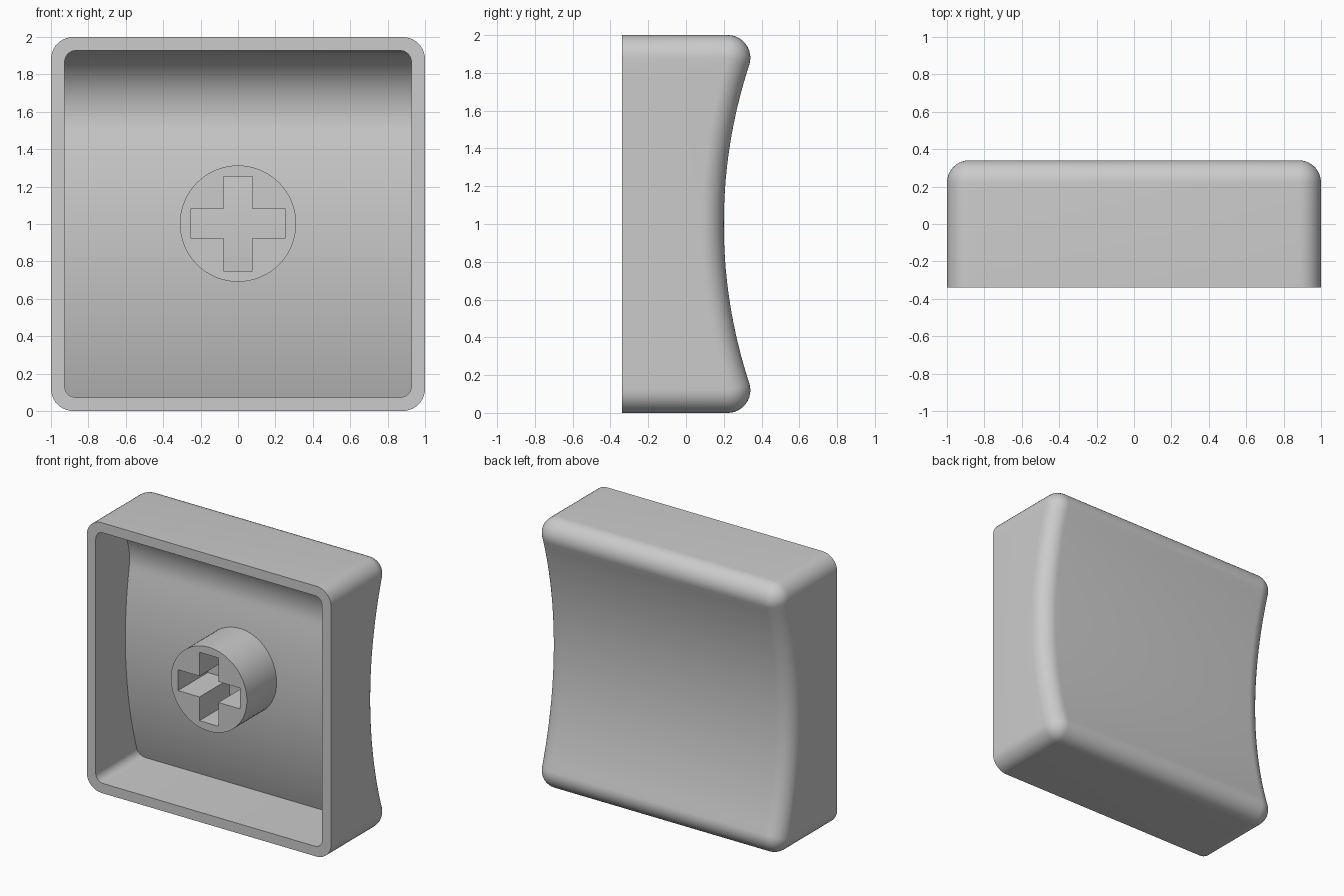
import bpy, bmesh, math
from mathutils import Vector

if "Cube" in bpy.data.objects:
    bpy.data.objects.remove(bpy.data.objects["Cube"])

FRONT = -0.34                      # open side of the cap
HALF, FILLET = 0.88, 0.12          # body core half width, edge rounding
DISH_Y, DISH_R = 0.20, 2.70        # dished back: lowest depth and radius
AXIS_Y = DISH_Y + DISH_R
ROOF_Y = 0.007                     # inner roof, concentric with the dish
ROOF_R = AXIS_Y - ROOF_Y

grey = bpy.data.materials.new("plain_grey")
grey.diffuse_color = (0.6, 0.6, 0.6, 1)
grey.use_nodes = True
grey.node_tree.nodes["Principled BSDF"].inputs["Base Color"].default_value = grey.diffuse_color


def ring(bm, points):
    return [bm.verts.new(p) for p in points]


def bridge(bm, a, b):
    n = len(a)
    for i in range(n):
        j = (i + 1) % n
        bm.faces.new((a[i], a[j], b[j], b[i]))


def mirrored(right):
    """Close a right-hand half loop with its mirror image."""
    return right + [Vector((-p.x, p.y, p.z)) for p in reversed(right)]


def strips(bm, loop, first, last):
    """Faces running straight across from the right half to the left half."""
    n = len(loop)
    for i in range(first, last):
        bm.faces.new((loop[i], loop[i + 1], loop[n - 2 - i], loop[n - 1 - i]))


def fill_between(bm, y):
    """Flat face with a hole between the two open loops at depth y."""
    edges = [e for e in bm.edges if e.is_boundary
             and all(abs(v.co.y - y) < 1e-5 for v in e.verts)]
    bmesh.ops.triangle_fill(bm, edges=edges, use_beauty=True, normal=(0, -1, 0))


def finish(bm, name):
    bmesh.ops.remove_doubles(bm, verts=bm.verts, dist=1e-5)
    bmesh.ops.recalc_face_normals(bm, faces=bm.faces)
    mesh = bpy.data.meshes.new(name)
    bm.to_mesh(mesh)
    bm.free()
    mesh.materials.append(grey)
    obj = bpy.data.objects.new(name, mesh)
    bpy.context.collection.objects.link(obj)
    bpy.ops.object.select_all(action='DESELECT')
    obj.select_set(True)
    bpy.context.view_layer.objects.active = obj
    bpy.ops.object.shade_smooth_by_angle(angle=math.radians(30))


# ---- Cap shell: outer skin ----
bm = bmesh.new()
C, N, T = 10, 36, 12               # corner, side and fillet segments
outline = [(1 - HALF, math.radians(-90 + 90 * i / C)) for i in range(C + 1)]
outline += [(1 - HALF + 2 * HALF * i / N, 0.0) for i in range(1, N)]
outline += [(1 + HALF, math.radians(90 * i / C)) for i in range(C + 1)]


def skin(t):
    """Half loop of the rounded edge; t runs from the side wall to the dish."""
    pts = []
    for z, a in outline:
        core = Vector((HALF, AXIS_Y - math.sqrt((DISH_R + FILLET) ** 2 - (z - 1) ** 2), z))
        side = Vector((math.cos(a), 0, math.sin(a)))
        back = Vector((0, AXIS_Y - core.y, 1 - z)).normalized()
        pts.append(core + FILLET * side.slerp(back, t))
    return pts


rings = [ring(bm, mirrored([Vector((p.x, FRONT, p.z)) for p in skin(0)]))]
rings += [ring(bm, mirrored(skin(k / T))) for k in range(T + 1)]
for a, b in zip(rings, rings[1:]):
    bridge(bm, a, b)
strips(bm, rings[-1], C, C + N)    # dished back

# ---- Cap shell: cavity with a curved roof and a rounded upper end ----
IN, IN_R, TOP_R = 0.867, 0.06, 0.36
top_z = 1 + IN + IN_R - TOP_R
top_y = AXIS_Y - math.sqrt((ROOF_R + TOP_R) ** 2 - (top_z - 1) ** 2)
join_z = 1 + (top_z - 1) * ROOF_R / (ROOF_R + TOP_R)
profile = []                       # (y, z) of the roof from bottom to top
low = [1 - IN - IN_R * math.cos(math.radians(90 * i / 8)) for i in range(9)]
low += [1 - IN + (join_z - 1 + IN) * i / 30 for i in range(1, 31)]
for z in low:
    profile.append((AXIS_Y - math.sqrt(ROOF_R ** 2 - (z - 1) ** 2), z))
start = math.asin((join_z - top_z) / TOP_R)
for i in range(1, 25):
    b = start + (math.pi / 2 - start) * i / 24
    profile.append((max(FRONT + 0.01, top_y + TOP_R * math.cos(b)),
                    top_z + TOP_R * math.sin(b)))


def half_width(z):
    d = min(max(0, abs(z - 1) - IN), IN_R)
    return IN + math.sqrt(IN_R ** 2 - d ** 2)


roof = ring(bm, mirrored([Vector((half_width(z), y, z)) for y, z in profile]))
mouth = ring(bm, mirrored([Vector((half_width(z), FRONT, z)) for y, z in profile]))
bridge(bm, mouth, roof)
strips(bm, roof, 0, len(profile) - 1)
fill_between(bm, FRONT)            # rim
finish(bm, "cap_shell")

# ---- Stem: round post with a cross-shaped socket ----
bm = bmesh.new()
MID, RAD, ARM, SLOT, BACK = 1.002, 0.311, 0.253, 0.077, 0.03
circle = [(RAD * math.cos(2 * math.pi * i / 64), RAD * math.sin(2 * math.pi * i / 64))
          for i in range(64)]
cross = []
for k in range(4):
    c, s = round(math.cos(k * math.pi / 2)), round(math.sin(k * math.pi / 2))
    for x, z in ((ARM, -SLOT), (ARM, SLOT), (SLOT, SLOT)):
        cross.append((c * x - s * z, s * x + c * z))
for shape in (circle, cross):
    bridge(bm, *[ring(bm, [(x, y, MID + z) for x, z in shape]) for y in (FRONT, BACK)])
fill_between(bm, FRONT)
fill_between(bm, BACK)
finish(bm, "stem")
